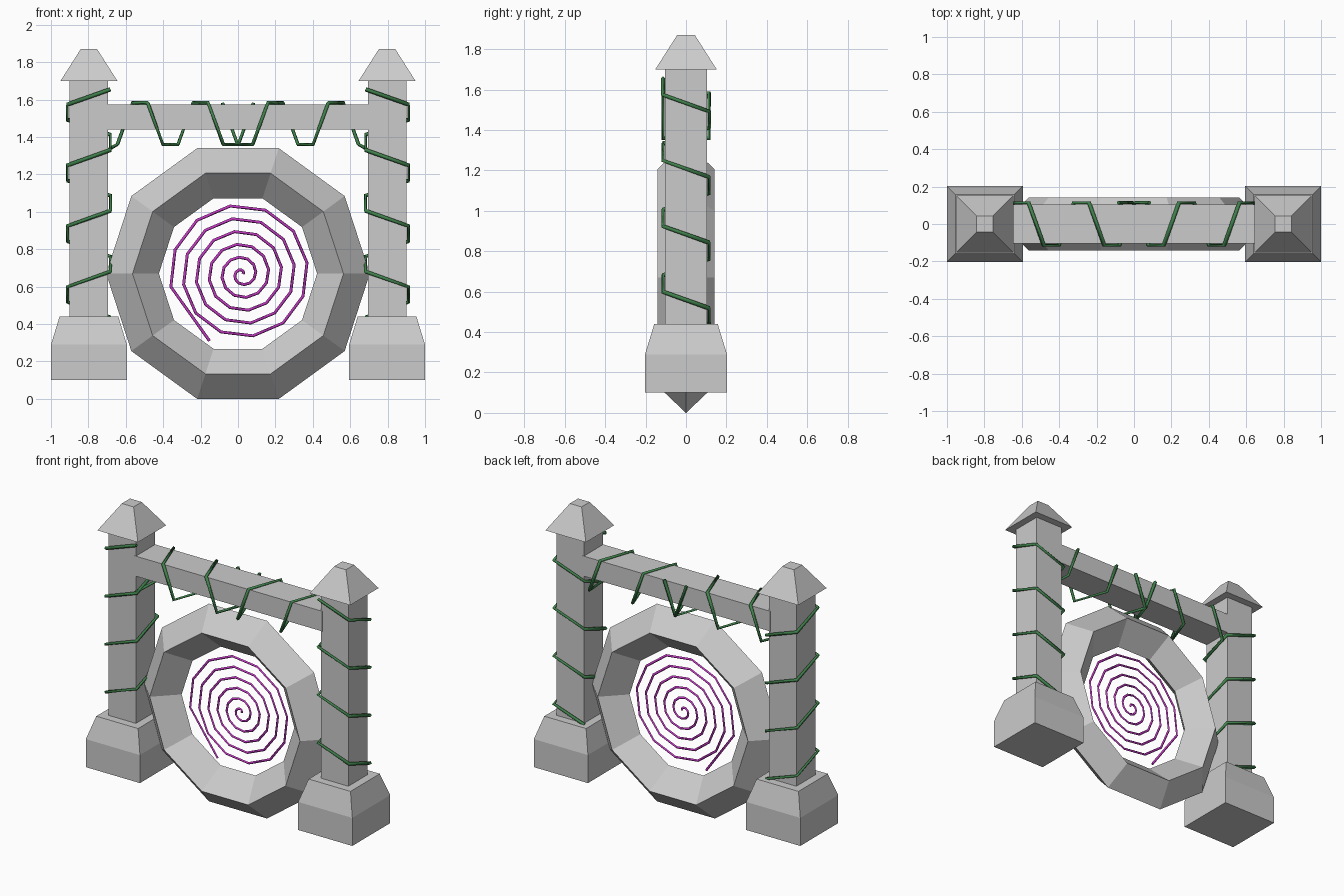
import bpy, bmesh, math

if "Cube" in bpy.data.objects:
    bpy.data.objects.remove(bpy.data.objects["Cube"])


def material(name, color):
    m = bpy.data.materials.new(name)
    m.diffuse_color = color
    m.use_nodes = True
    m.node_tree.nodes["Principled BSDF"].inputs["Base Color"].default_value = m.diffuse_color
    return m


GREEN = material("vine_green", (0.05, 0.22, 0.07, 1))
MAGENTA = material("portal_magenta", (0.55, 0.04, 0.55, 1))


def square_stack(name, x, levels):
    """Square column with (half width, z) levels, capped at both ends."""
    bm = bmesh.new()
    rings = [[bm.verts.new((x + sx * h, sy * h, z))
              for sx, sy in ((-1, -1), (1, -1), (1, 1), (-1, 1))] for h, z in levels]
    bm.faces.new(rings[0][::-1])
    bm.faces.new(rings[-1])
    for a, b in zip(rings, rings[1:]):
        for i in range(4):
            j = (i + 1) % 4
            bm.faces.new((a[i], a[j], b[j], b[i]))
    me = bpy.data.meshes.new(name)
    bm.to_mesh(me)
    bm.free()
    ob = bpy.data.objects.new(name, me)
    bpy.context.collection.objects.link(ob)
    return ob


def tube(name, pts, radius, mat):
    """Four-sided tube along straight segments."""
    cu = bpy.data.curves.new(name, 'CURVE')
    cu.dimensions = '3D'
    cu.bevel_depth = radius
    cu.bevel_resolution = 0
    cu.use_fill_caps = True
    sp = cu.splines.new('POLY')
    sp.points.add(len(pts) - 1)
    for p, co in zip(sp.points, pts):
        p.co = (*co, 1)
    cu.materials.append(mat)
    ob = bpy.data.objects.new(name, cu)
    bpy.context.collection.objects.link(ob)
    return ob


# Stone ring: ten sides with a diamond cross-section
bpy.ops.mesh.primitive_torus_add(major_segments=10, minor_segments=4, major_radius=0.564,
                                 minor_radius=0.141, location=(0, 0, 0.67),
                                 rotation=(math.pi / 2, 0, 0))
bpy.context.object.name = "portal_ring"

# Crossbeam
bpy.ops.mesh.primitive_cube_add(size=1, location=(0, 0, 1.507))
beam = bpy.context.object
beam.name = "crossbeam"
beam.scale = (1.41, 0.208, 0.136)

# Pillars and vines, mirrored left and right
for side, s in (("left", -1), ("right", 1)):
    x = s * 0.797
    square_stack(side + "_pillar_base", x, [(0.203, 0.10), (0.203, 0.29), (0.157, 0.44)])
    square_stack(side + "_pillar_shaft", x, [(0.103, 0.43), (0.103, 1.71)])
    square_stack(side + "_pillar_cap", x, [(0.152, 1.70), (0.044, 1.87)])

    # Vine winding down the pillar: inner front, outer front, outer back, inner back
    corners = [(-1, -1), (1, -1), (1, 1), (-1, 1)]
    pts = []
    for i in range(16):
        cx, cy = corners[i % 4]
        pts.append((x + s * cx * 0.115, cy * 0.114, 1.655 - i * 0.0812))
    tube(side + "_pillar_vine", pts, 0.011, GREEN)

    # Vine winding along the beam, hanging loose underneath
    corners = [(-0.114, 1.36), (0.114, 1.36), (0.114, 1.583), (-0.114, 1.583)]
    pts = [(s * (0.725 - i * 0.0808), *corners[i % 4]) for i in range(11)]
    pts[0] = (s * 0.69, -0.114, 1.335)
    pts[1] = (s * 0.645, 0.114, 1.36)
    tube(side + "_beam_vine", pts, 0.011, GREEN)

# Portal spiral: winds outward counter-clockwise, last segment longer
spiral = []
angles = [190 - 30 * k for k in range(66, -1, -1)] + [244]
for a in angles:
    r = 0.387 + 0.0695 * (a - 190) / 360
    t = math.radians(a)
    spiral.append((0.022 + r * math.cos(t), 0, 0.667 + r * math.sin(t)))
tube("portal_spiral", spiral, 0.008, MAGENTA)
